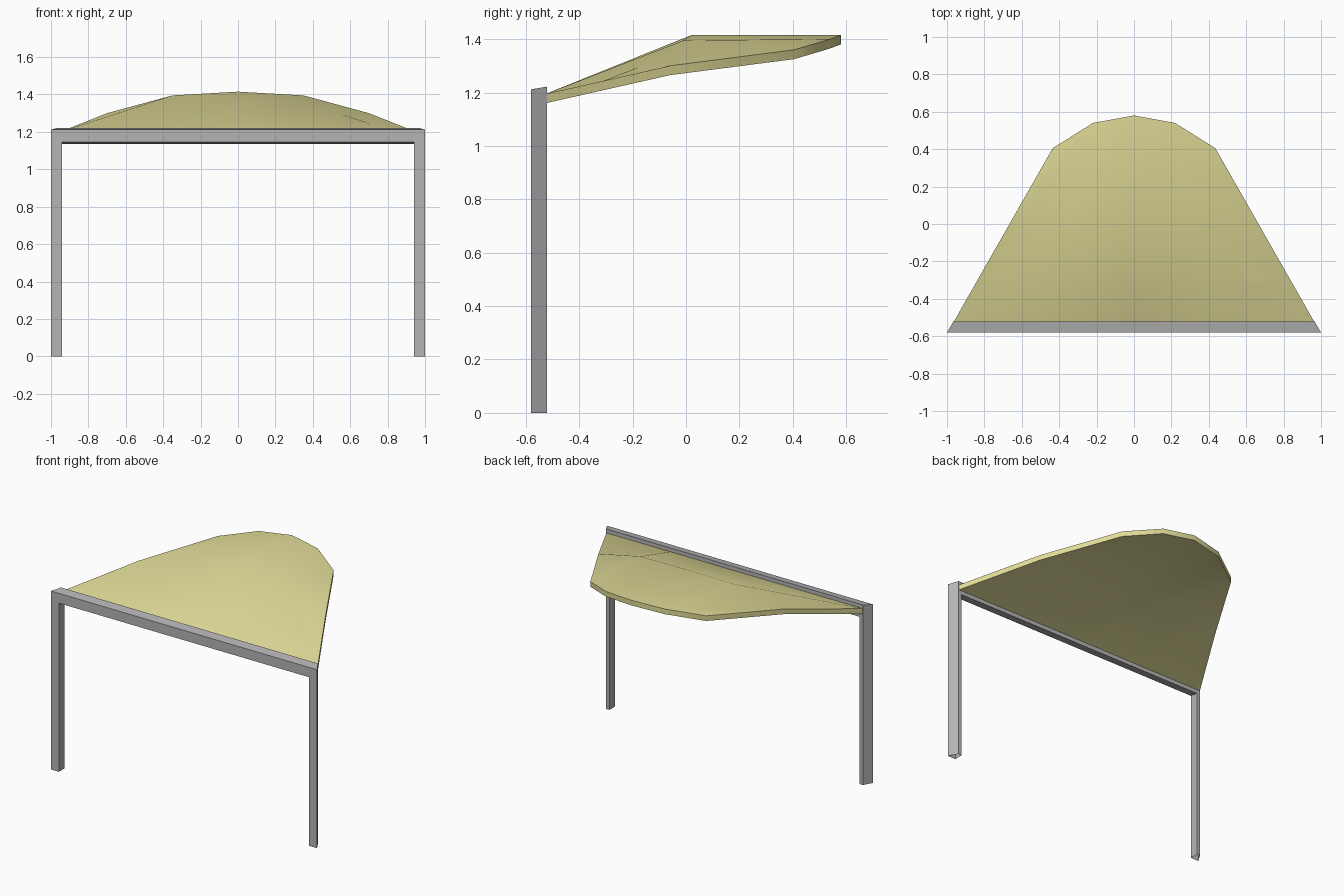
import bpy, math

if "Cube" in bpy.data.objects:
    bpy.data.objects.remove(bpy.data.objects["Cube"])


def material(name, rgb):
    m = bpy.data.materials.new(name)
    m.diffuse_color = (*rgb, 1)
    m.use_nodes = True
    m.node_tree.nodes["Principled BSDF"].inputs["Base Color"].default_value = m.diffuse_color
    return m


def make(name, verts, faces, mat):
    me = bpy.data.meshes.new(name)
    me.from_pydata(verts, [], faces)
    me.materials.append(mat)
    ob = bpy.data.objects.new(name, me)
    bpy.context.collection.objects.link(ob)
    return ob


grey = material("grey metal", (0.46, 0.46, 0.47))
cream = material("pale yellow fabric", (0.74, 0.70, 0.31))


# Support frame: two U outlines (front and back) bridged, leg bottoms open
def u_outline(y, half, low, top):
    right = [(half, y, 0), (half, y, top)]
    inner = [(0.94, y, 0), (0.94, y, low)]
    left = [(-x, y, z) for x, y, z in right]
    inner_left = [(-x, y, z) for x, y, z in inner]
    return [*left, *right[::-1], *inner, *inner_left[::-1]]


verts = u_outline(-0.58, 1.0, 1.145, 1.212) + u_outline(-0.52, 0.965, 1.135, 1.222)
front = [(0, 7, 6, 1), (6, 5, 2, 1), (5, 4, 3, 2)]
faces = front + [tuple(i + 8 for i in f[::-1]) for f in front]
for i in (0, 1, 2, 4, 5, 6):  # skip the open foot edges 3 and 7
    faces.append((i, i + 1, i + 9, i + 8))
make("support_frame", verts, faces, grey)

# Canopy: three rows of five points (right half listed from the centre out)
rows = [
    [(0, -0.525, 1.195), (0.4825, -0.525, 1.195), (0.965, -0.525, 1.195)],
    [(0, 0.02, 1.415), (0.35, -0.01, 1.395), (0.70, -0.06, 1.30)],
    [(0, 0.58, 1.415), (0.22, 0.54, 1.40), (0.435, 0.405, 1.36)],
]
verts = []
for row in rows:
    verts += [(-x, y, z) for x, y, z in row[:0:-1]] + row
faces = [(r * 5 + c, r * 5 + c + 1, r * 5 + c + 6, r * 5 + c + 5)
         for r in range(2) for c in range(4)]
n = len(verts)
verts += [(x, y, z - 0.035) for x, y, z in verts]
faces += [tuple(i + n for i in f[::-1]) for f in faces]
# Rim around the canopy
loop = [0, 1, 2, 3, 4, 9, 14, 13, 12, 11, 10, 5]
for a, b in zip(loop, loop[1:] + loop[:1]):
    faces.append((b, a, a + n, b + n))
canopy = make("canopy", verts, faces, cream)
bpy.context.view_layer.objects.active = canopy
canopy.select_set(True)
bpy.ops.object.shade_smooth_by_angle(angle=math.radians(40))
